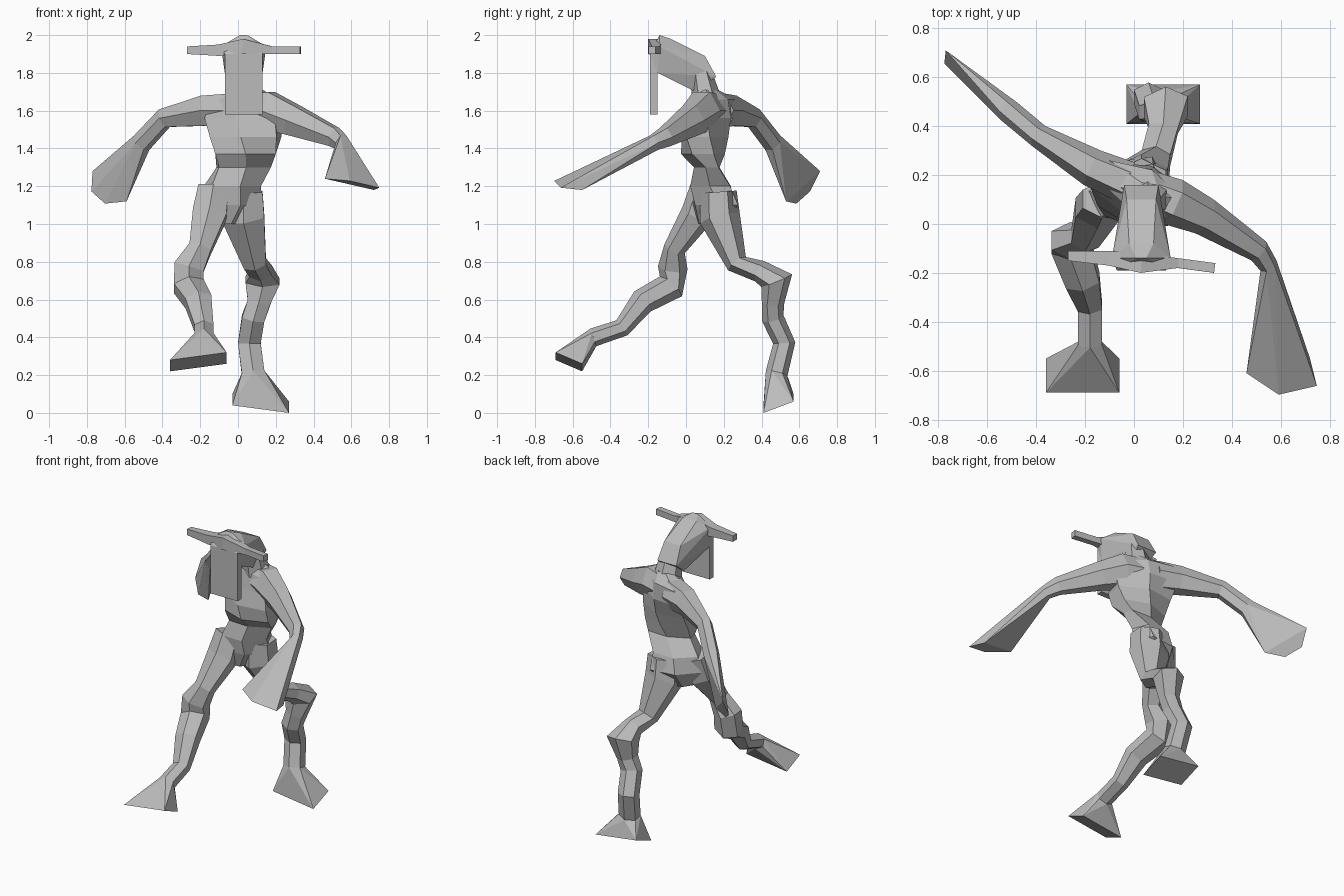
import bpy, bmesh, math
from mathutils import Vector

cube = bpy.data.objects.get("Cube")
if cube:
    bpy.data.objects.remove(cube, do_unlink=True)

UP, ACROSS, BACK = Vector((0, 0, 1)), Vector((1, 0, 0)), Vector((0, 1, 0))

tone = (.5, .5, .5, 1)
grey = bpy.data.materials.new("plain_grey")
grey.use_nodes = True
grey.diffuse_color = tone
grey.node_tree.nodes["Principled BSDF"].inputs["Base Color"].default_value = tone


def finish(name, bm):
    bmesh.ops.recalc_face_normals(bm, faces=bm.faces)
    mesh = bpy.data.meshes.new(name)
    bm.to_mesh(mesh)
    bm.free()
    mesh.materials.append(grey)
    bpy.context.collection.objects.link(bpy.data.objects.new(name, mesh))


def section(centre, u, v, sides):
    """Regular polygon squeezed to the half extents u and v."""
    grow = 1 / math.cos(math.pi / sides)
    angles = [math.tau * (k + .5) / sides for k in range(sides)]
    return [centre + (u * math.cos(a) + v * math.sin(a)) * grow for a in angles]


def skin(name, rings):
    """Join matching sections with faces and close both ends."""
    bm = bmesh.new()
    loops = [[bm.verts.new(p) for p in ring] for ring in rings]
    for lower, upper in zip(loops, loops[1:]):
        for k in range(len(lower)):
            bm.faces.new((lower[k - 1], lower[k], upper[k], upper[k - 1]))
    bm.faces.new(loops[0])
    bm.faces.new(loops[-1])
    finish(name, bm)


def limb(name, path, side, sides=6, flat=.85):
    """Sweep a section of varying radius along a path; return its last section."""
    centres = [Vector(p[:3]) for p in path]
    last = len(path) - 1
    rings = []
    for i, (*_, radius) in enumerate(path):
        along = (centres[min(i + 1, last)] - centres[max(i - 1, 0)]).normalized()
        u = (side - along * side.dot(along)).normalized()
        rings.append(section(centres[i], u * radius, along.cross(u) * radius * flat, sides))
    skin(name, rings)
    return rings[-1]


def hull(name, points):
    bm = bmesh.new()
    for p in points:
        bm.verts.new(p)
    bmesh.ops.convex_hull(bm, input=bm.verts)
    loose = [v for v in bm.verts if not v.link_faces]
    bmesh.ops.delete(bm, geom=loose, context="VERTS")
    finish(name, bm)


def flare(name, start, tip, span, thick, taper):
    """Widen the last section of a limb to a four-cornered end."""
    tip, span, thick = Vector(tip), Vector(span), Vector(thick)
    corners = [tip + thick * t + span * s * (1 if t > 0 else taper)
               for s in (-1, 1) for t in (-1, 1)]
    hull(name, start + corners)


# Torso: shoulders turn one way and pelvis the other
trunk = [(.07, .12, 1.71, .06, .04), (.03, .14, 1.66, .17, .08),
         (.03, .13, 1.56, .2, .1), (.04, .1, 1.46, .18, .11),
         (.04, .09, 1.37, .16, .1), (.03, .11, 1.3, .14, .06),
         (-.03, .13, 1.2, .14, .1), (-.04, .15, 1.1, .16, .1),
         (-.07, .13, 1, .07, .06)]
rings = []
for i, (x, y, z, width, depth) in enumerate(trunk):
    yaw = math.radians(30) * math.sin(math.pi * (i / (len(trunk) - 1) - .5))
    u = Vector((math.cos(yaw), math.sin(yaw), 0))
    rings.append(section(Vector((x, y, z)), u * width, UP.cross(u) * depth, 6))
skin("torso", rings)

# Neck, wedge head, long face plate and brow bar, all on one middle line
middle = .03
limb("neck", [(.05, .08, 1.8, .06), (.06, .11, 1.65, .08)], ACROSS)
profile = [(.1, -.19, 1.9), (.1, -.15, 1.8), (.12, -.14, 1.94), (.02, -.14, 2),
           (.05, -.08, 1.98), (.06, .1, 1.89), (.07, .16, 1.78), (.05, .05, 1.7)]
hull("head", [(middle + s * w, y, z) for w, y, z in profile for s in (-1, 1)])
hull("face_plate", [(middle + x, y, z) for x in (-.1, .1)
                    for y in (-.19, -.15) for z in (1.58, 1.9)])
limb("brow_bar", [(-.27, -.13, 1.92, .02), (-.1, -.14, 1.92, .03),
                  (middle, -.16, 1.94, .04), (.18, -.16, 1.92, .02),
                  (.33, -.18, 1.92, .02)], BACK, sides=4, flat=1)

# Arms with flared paddle hands
wrist = limb("left_arm", [(.06, .13, 1.6, .09), (.16, .09, 1.6, .1),
                          (.29, .03, 1.55, .08), (.51, -.11, 1.46, .05),
                          (.55, -.17, 1.43, .04)], UP)
flare("left_hand", wrist, (.63, -.63, 1.21), (.13, .03, -.03), (-.04, .05, 0), .6)

wrist = limb("right_arm", [(-.03, .17, 1.6, .09), (-.17, .23, 1.6, .08),
                           (-.39, .36, 1.56, .05), (-.51, .46, 1.43, .05)], UP)
flare("right_hand", wrist, (-.71, .62, 1.17), (-.09, .09, .08), (.03, 0, .03), .4)

# Crooked legs with flared feet
ankle = limb("left_leg", [(.03, .17, 1.17, .1), (.03, .18, 1.03, .11),
                          (.09, .27, .79, .06), (.12, .39, .75, .06),
                          (.13, .48, .7, .09), (.11, .46, .58, .06),
                          (.08, .46, .5, .06), (.06, .52, .37, .06),
                          (.08, .48, .21, .06)], ACROSS)
flare("left_foot", ankle, (.12, .49, .05), (.15, 0, -.02), (0, .08, .03), 1)

ankle = limb("right_leg", [(-.13, .1, 1.19, .08), (-.15, .06, 1.05, .09),
                           (-.2, -.06, .87, .06), (-.26, -.07, .77, .08),
                           (-.26, -.08, .67, .08), (-.21, -.23, .59, .07),
                           (-.18, -.34, .45, .05), (-.18, -.49, .4, .05)], ACROSS)
flare("right_foot", ankle, (-.21, -.62, .27), (.15, 0, .02), (0, .07, -.03), 1)
